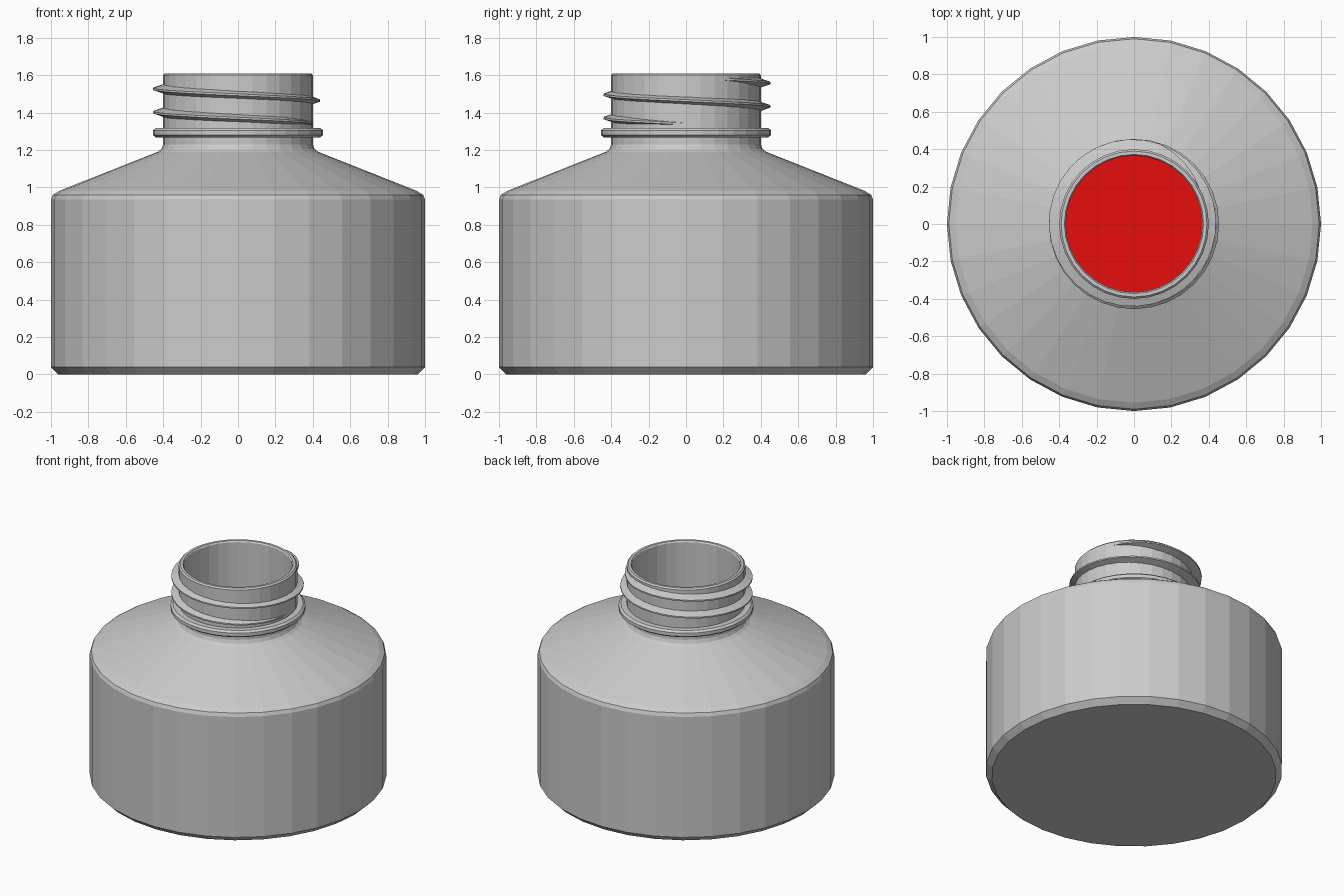
import bpy, math

if "Cube" in bpy.data.objects:
    bpy.data.objects.remove(bpy.data.objects["Cube"])

SIDES = 32


def make_object(name, verts, faces):
    mesh = bpy.data.meshes.new(name)
    mesh.from_pydata(verts, [], faces)
    mesh.update()
    obj = bpy.data.objects.new(name, mesh)
    bpy.context.collection.objects.link(obj)
    return obj


def lathe(name, profile):
    """Revolve (r, z) points around z, going from bottom centre up the outside; r = 0 makes a pole."""
    verts, rings, faces = [], [], []
    for r, z in profile:
        n = len(verts)
        if r == 0:
            verts.append((0, 0, z))
            rings.append([n] * SIDES)
        else:
            for i in range(SIDES):
                a = 2 * math.pi * i / SIDES
                verts.append((r * math.cos(a), r * math.sin(a), z))
            rings.append(list(range(n, n + SIDES)))
    for low, high in zip(rings, rings[1:]):
        for i in range(SIDES):
            j = (i + 1) % SIDES
            quad = [low[i], low[j], high[j], high[i]]
            faces.append(list(dict.fromkeys(quad)))
    return make_object(name, verts, faces)


# Bottle: outer wall, shoulder, neck with lip, then back down the inner wall
lathe("bottle", [
    (0, 0), (0.96, 0), (1, 0.04), (1, 0.935), (0.99, 0.96), (0.955, 0.982),
    (0.43, 1.19), (0.41, 1.205), (0.4, 1.23), (0.4, 1.6), (0.39, 1.61),
    (0.372, 1.61), (0.365, 1.6), (0.365, 1.2), (0.40, 1.16), (0.93, 0.955),
    (0.965, 0.925), (0.965, 0.06), (0.945, 0.04), (0, 0.04)])

# Collar ring below the thread
lathe("neck_collar", [
    (0.39, 1.268), (0.44, 1.268), (0.455, 1.28), (0.455, 1.305),
    (0.44, 1.318), (0.39, 1.318)])

# Liquid inside the bottle
liquid = lathe("liquid", [(0, 0.045), (0.94, 0.045), (0.96, 0.06), (0.96, 0.9), (0, 0.9)])
red = bpy.data.materials.new("red_liquid")
red.diffuse_color = (0.8, 0.004, 0.004, 1)
red.use_nodes = True
red.node_tree.nodes["Principled BSDF"].inputs["Base Color"].default_value = red.diffuse_color
liquid.data.materials.append(red)


# Screw thread: a wedge section swept clockwise up the neck, fading at both ends
def screw_thread(turns=1.94, pitch=0.125, z0=1.338, start=0.07):
    steps = round(turns * SIDES)
    verts, faces = [], []
    for s in range(steps + 1):
        t = turns * s / steps
        a = start - 2 * math.pi * t
        fade = min(1, t / 0.16, (turns - t) / 0.12)
        tip = 0.397 + 0.05 * fade
        half = 0.006 + 0.022 * fade
        z = z0 + pitch * t
        for r, dz in [(0.38, -half), (tip, -0.005), (tip, 0.005), (0.38, half)]:
            verts.append((r * math.cos(a) - 0.008 * fade,
                          r * math.sin(a) + 0.006 * fade, z + dz))
    for s in range(steps):
        p, q = 4 * s, 4 * s + 4
        for k in range(4):
            m = (k + 1) % 4
            faces.append((p + k, p + m, q + m, q + k))
    end = 4 * steps
    faces += [(3, 2, 1, 0), (end, end + 1, end + 2, end + 3)]
    return make_object("screw_thread", verts, faces)


screw_thread()
